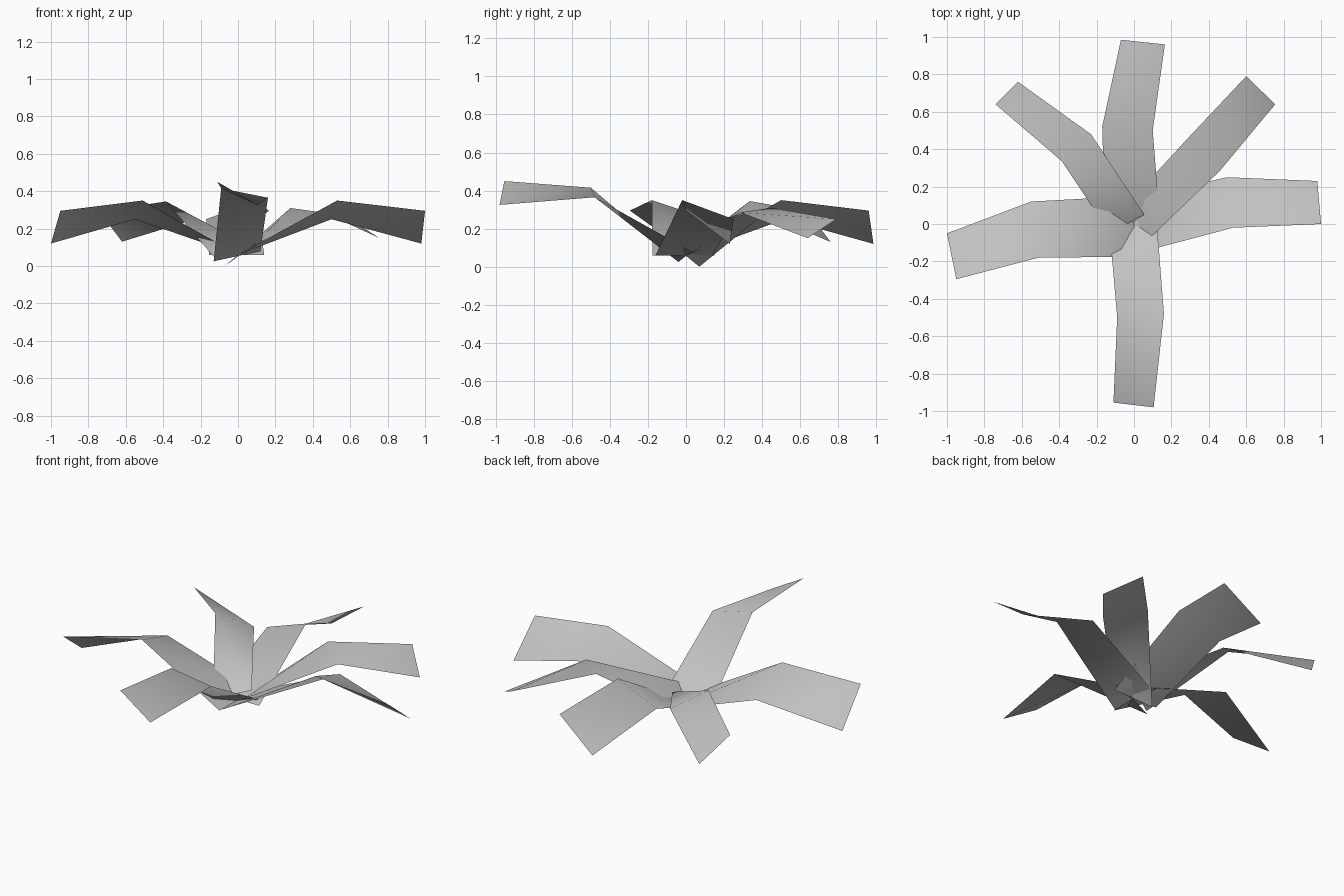
import bpy
from mathutils import Vector

cube = bpy.data.objects.get("Cube")
if cube:
    bpy.data.objects.remove(cube, do_unlink=True)

UNIT = 0.01  # leaf edges are given in hundredths


def make_material(name, colour):
    mat = bpy.data.materials.new(name)
    mat.use_nodes = True
    mat.diffuse_color = colour
    mat.node_tree.nodes["Principled BSDF"].inputs["Base Color"].default_value = colour
    return mat


leaf_grey = make_material("leaf_grey", (0.54, 0.54, 0.54, 1))


def leaf(name, left_edge, right_edge):
    """Folded, twisted ribbon leaf: both edges run from the base over the fold to the tip."""
    count = len(left_edge)
    verts = [Vector(p) * UNIT for p in left_edge + right_edge]
    faces = []
    for left in range(count - 1):
        right = left + count
        faces += [(left, right, left + 1), (right, right + 1, left + 1)]
    mesh = bpy.data.meshes.new(name)
    mesh.from_pydata(verts, [], faces)
    mesh.materials.append(leaf_grey)
    for polygon in mesh.polygons:
        polygon.use_smooth = True
    mesh.update()
    obj = bpy.data.objects.new(name, mesh)
    bpy.context.collection.objects.link(obj)
    return obj


# Four leaves along the axes
leaf("left_side_leaf",
     left_edge=[(0, 14, 6), (50, 25, 25), (98, 23, 12)],
     right_edge=[(0, -16, 6), (53, -2, 35), (100, 0, 29.5)])

leaf("right_side_leaf",
     left_edge=[(0, -17.5, 6), (-51, -18, 35), (-95, -29.5, 29.5)],
     right_edge=[(0, 15, 6), (-55, 12, 25), (-100, -5, 12)])

leaf("back_leaf",
     left_edge=[(-15.5, 0, 6), (-17, 52, 25), (-7, 98.5, 12)],
     right_edge=[(14, 0, 6), (10, 50, 35), (16.5, 96, 29.5)])

leaf("front_raised_leaf",
     left_edge=[(12, 3, 8), (16, -48, 36.5), (10.5, -98, 32.5)],
     right_edge=[(-13, -4, 2.5), (-9, -50, 41.5), (-11, -95.5, 45)])

# Two diagonal leaves at the back, twisted at the base
leaf("back_left_leaf",
     left_edge=[(-7, 7, 0), (28, 45, 31), (60, 79, 25)],
     right_edge=[(9, -7, 11.5), (46, 28.5, 28.5), (75.5, 64, 15)])

leaf("back_right_leaf",
     left_edge=[(-13, -5, 5), (-38.5, 33.5, 34.5), (-74, 64, 29)],
     right_edge=[(5.5, 5, 11), (-23, 48, 25), (-62, 76, 13)])
